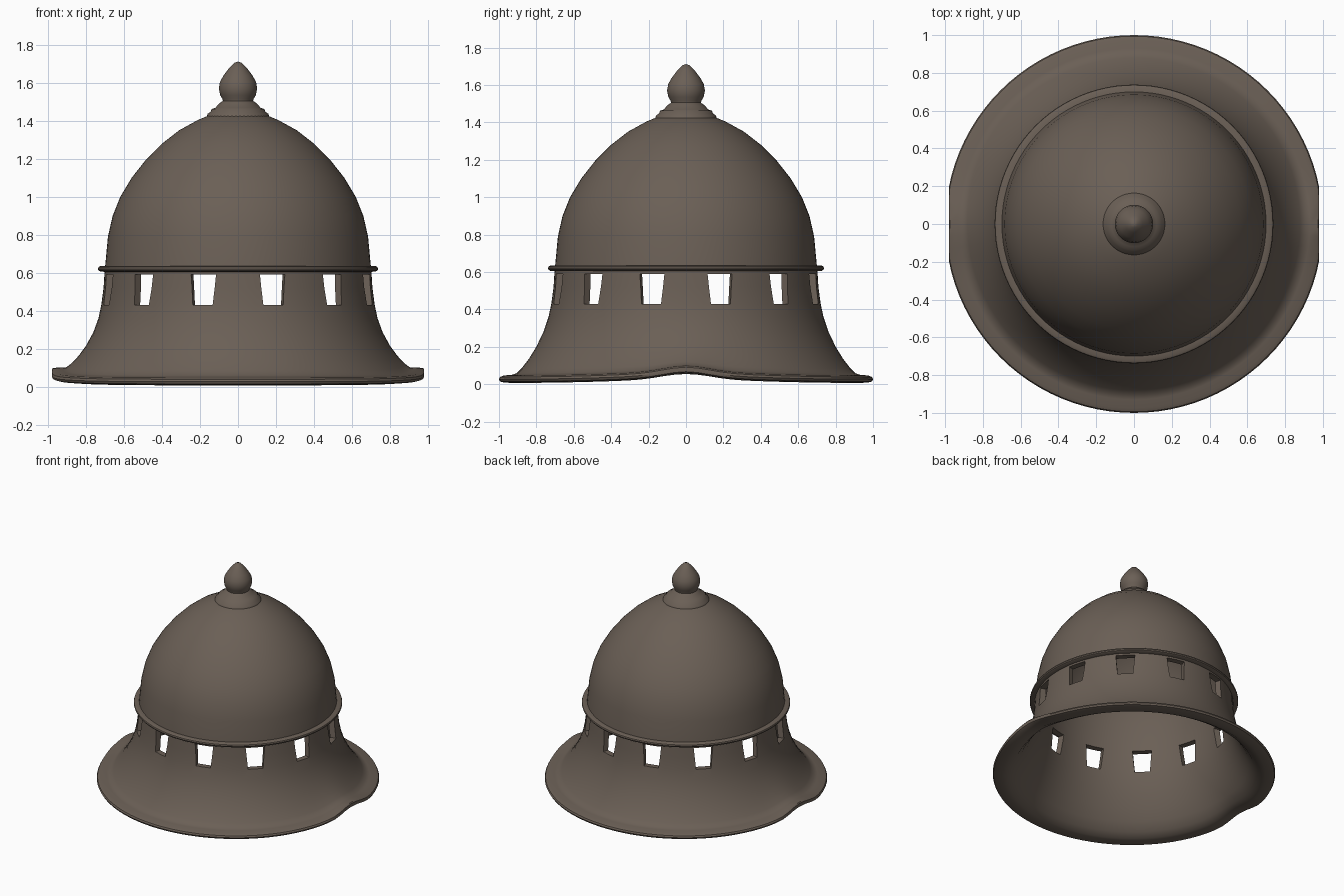
import bpy, bmesh, math

if "Cube" in bpy.data.objects:
    bpy.data.objects.remove(bpy.data.objects["Cube"])

metal = bpy.data.materials.new("dark brown metal")
metal.diffuse_color = (0.145, 0.115, 0.092, 1)
metal.use_nodes = True
metal.node_tree.nodes["Principled BSDF"].inputs["Base Color"].default_value = metal.diffuse_color
SEG = 96


def finish(ob, angle=35):
    bpy.context.view_layer.objects.active = ob
    for o in bpy.context.selected_objects:
        o.select_set(False)
    ob.select_set(True)
    bpy.ops.object.shade_smooth_by_angle(angle=math.radians(angle))


def lathe(name, profile, closed=False, shape=None, seg=SEG):
    """Spin an (r, z) profile round z; r = 0 makes a pole."""
    bm = bmesh.new()
    rings = []
    for r, z in profile:
        if r == 0:
            rings.append([bm.verts.new((0, 0, z))] * seg)
            continue
        ring = []
        for i in range(seg):
            a = 2 * math.pi * i / seg
            p = (r * math.cos(a), r * math.sin(a), z)
            ring.append(bm.verts.new(shape(*p) if shape else p))
        rings.append(ring)
    pairs = list(zip(rings, rings[1:]))
    if closed:
        pairs.append((rings[-1], rings[0]))
    for a, b in pairs:
        for i in range(seg):
            j = (i + 1) % seg
            vs = list(dict.fromkeys([a[i], a[j], b[j], b[i]]))
            bm.faces.new(vs)
    bmesh.ops.recalc_face_normals(bm, faces=bm.faces)
    me = bpy.data.meshes.new(name)
    bm.to_mesh(me)
    bm.free()
    me.materials.append(metal)
    ob = bpy.data.objects.new(name, me)
    bpy.context.collection.objects.link(ob)
    return ob


def brim_shape(x, y, z):
    """Lift the brim at both sides and flatten its side edges."""
    r = math.hypot(x, y)
    w = min(1, max(0, (r - 0.74) / 0.2))
    if w > 0:
        side = 0.033 * math.exp(-(y / 0.17) ** 2) + 0.02 * math.exp(-(y / 0.5) ** 2)
        z += side * w
    if r > 0.9:
        x = max(-0.98, min(0.98, x))
    return x, y, z


# Hollow shell: outside from the crown down to the brim, then back up inside
outer = [(0, 1.46), (0.10, 1.45), (0.21, 1.405), (0.31, 1.35), (0.40, 1.28), (0.485, 1.195),
         (0.56, 1.10), (0.62, 1.0), (0.66, 0.90), (0.685, 0.79), (0.70, 0.63),
         (0.703, 0.60), (0.708, 0.52), (0.72, 0.43), (0.735, 0.36), (0.762, 0.28),
         (0.80, 0.20), (0.84, 0.135), (0.88, 0.083), (0.905, 0.058), (0.93, 0.05),
         (0.975, 0.046), (0.994, 0.038), (1.0, 0.026), (0.994, 0.014), (0.975, 0.009)]
inner = [(0.93, 0.006), (0.90, 0.012), (0.855, 0.04), (0.81, 0.10), (0.765, 0.18), (0.725, 0.27),
         (0.69, 0.37), (0.672, 0.46), (0.66, 0.56), (0.655, 0.65), (0.635, 0.80),
         (0.605, 0.92), (0.56, 1.02), (0.47, 1.15), (0.37, 1.25), (0.25, 1.335),
         (0.12, 1.39), (0, 1.405)]
shell = lathe("bell_shell", outer + inner, shape=brim_shape)

# Twelve tapered window openings cut through the wall
bm = bmesh.new()
for k in range(12):
    a = math.radians(15 + 30 * k)
    ca, sa = math.cos(a), math.sin(a)
    vs = []
    for r in (0.55, 0.85):
        for t, z in ((-0.054, 0.43), (0.054, 0.43), (0.068, 0.59), (-0.068, 0.59)):
            vs.append(bm.verts.new((r * ca - t * sa, r * sa + t * ca, z)))
    bm.faces.new(vs[:4])
    bm.faces.new(vs[4:])
    for i in range(4):
        j = (i + 1) % 4
        bm.faces.new((vs[i], vs[j], vs[4 + j], vs[4 + i]))
bmesh.ops.recalc_face_normals(bm, faces=bm.faces)
me = bpy.data.meshes.new("window_cutter")
bm.to_mesh(me)
bm.free()
me.materials.append(metal)
cutter = bpy.data.objects.new("window_cutter", me)
bpy.context.collection.objects.link(cutter)
cutter.hide_render = True
mod = shell.modifiers.new("windows", 'BOOLEAN')
mod.operation = 'DIFFERENCE'
mod.solver = 'EXACT'
mod.object = cutter
bpy.context.view_layer.objects.active = shell
bpy.ops.object.modifier_apply(modifier=mod.name)
bpy.data.objects.remove(cutter)
finish(shell)

# Thin raised band above the windows
band = lathe("waist_band", [(0.69, 0.604), (0.725, 0.606), (0.735, 0.612), (0.738, 0.620),
                            (0.735, 0.629), (0.725, 0.635), (0.69, 0.635)], closed=True)
finish(band)

# Stepped collar and pointed knob
knob = lathe("top_knob", [(0, 1.42), (0.165, 1.42), (0.16, 1.437), (0.145, 1.447), (0.138, 1.462),
                          (0.12, 1.468), (0.098, 1.492), (0.08, 1.505), (0.082, 1.515), (0.094, 1.535),
                          (0.101, 1.57), (0.095, 1.605), (0.075, 1.64), (0.045, 1.68),
                          (0.02, 1.705), (0, 1.712)], seg=48)
finish(knob, 50)
